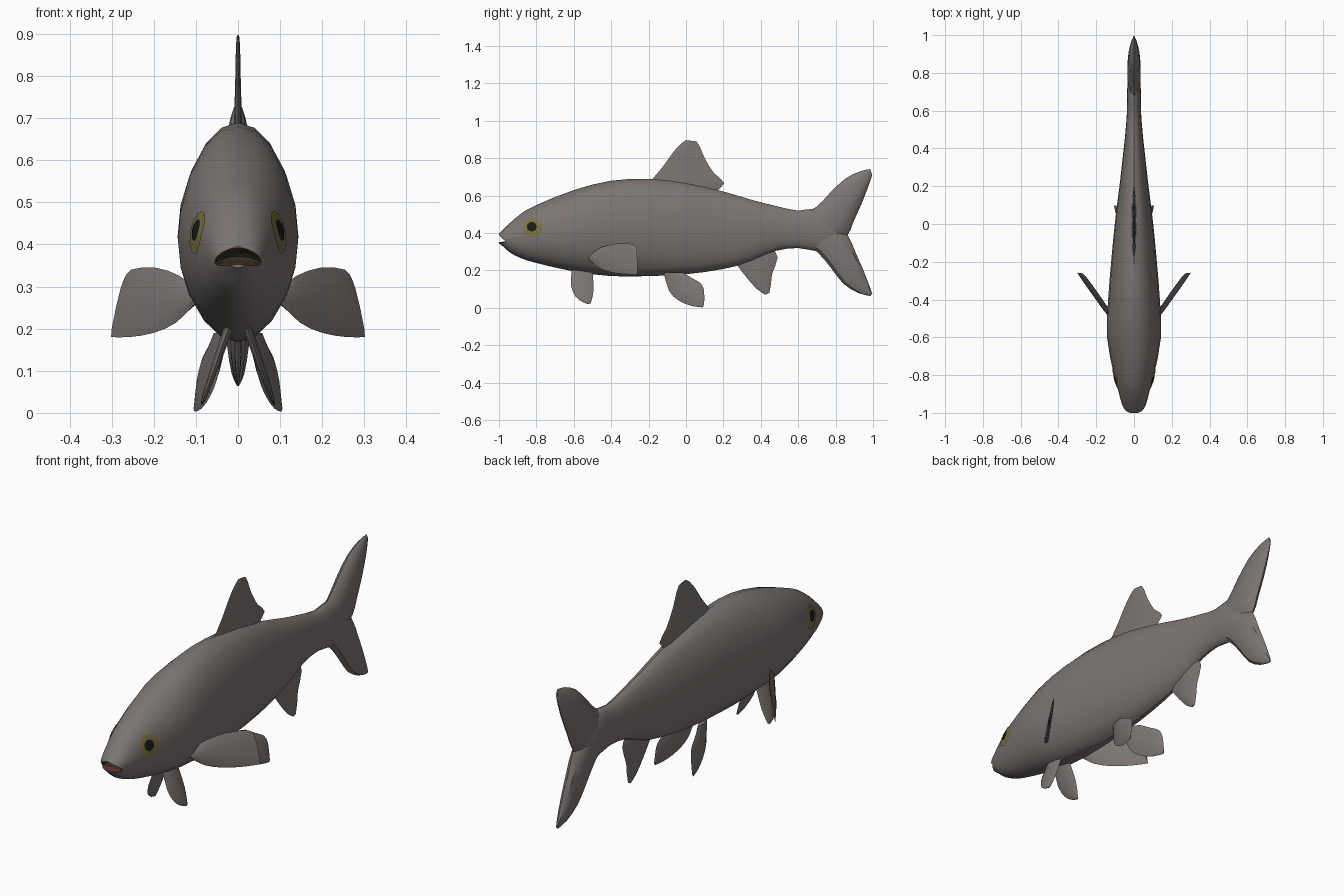
import bpy
import bmesh
import math
from mathutils import Vector
from mathutils.bvhtree import BVHTree

if "Cube" in bpy.data.objects:
    bpy.data.objects.remove(bpy.data.objects["Cube"], do_unlink=True)


def make_material(name, colour):
    mat = bpy.data.materials.new(name)
    mat.use_nodes = True
    mat.diffuse_color = (*colour, 1)
    mat.node_tree.nodes["Principled BSDF"].inputs["Base Color"].default_value = (*colour, 1)
    return mat


SKIN = make_material("grey skin", (0.2, 0.18, 0.168))
LIP = make_material("red lip", (0.13, 0.035, 0.025))
MOUTH = make_material("dark mouth", (0.03, 0.025, 0.015))
IRIS = make_material("yellow iris", (0.2, 0.17, 0.055))
PUPIL = make_material("black pupil", (0.01, 0.01, 0.008))


def finish(bm, name, materials, angle=35):
    """Turn a bmesh into an object with soft shading."""
    bmesh.ops.recalc_face_normals(bm, faces=bm.faces)
    mesh = bpy.data.meshes.new(name)
    bm.to_mesh(mesh)
    bm.free()
    for mat in materials:
        mesh.materials.append(mat)
    obj = bpy.data.objects.new(name, mesh)
    bpy.context.collection.objects.link(obj)
    smooth(obj, angle)
    return obj


def smooth(obj, angle=35):
    bpy.ops.object.select_all(action="DESELECT")
    bpy.context.view_layer.objects.active = obj
    obj.select_set(True)
    bpy.ops.object.shade_smooth_by_angle(angle=math.radians(angle))


def resample(rows, steps):
    """Run a smooth curve through the rows."""
    rows = [Vector(r) for r in rows]
    out = []
    for i in range(len(rows) - 1):
        a, b, c, d = (rows[max(0, min(len(rows) - 1, i + k))] for k in (-1, 0, 1, 2))
        for s in range(steps):
            t = s / steps
            out.append(b + (c - a) * t / 2 + (a * 2 - b * 5 + c * 4 - d) * t * t / 2
                       + (b * 3 - a - c * 3 + d) * t ** 3 / 2)
    return out + [rows[-1]]


def loft(name, rows, sides, steps=2, shift=None, side=1, materials=(SKIN,)):
    """Oval rings between two outline points: (y, z, y, z, half thickness)."""
    bm = bmesh.new()
    rings = []
    for ya, za, yb, zb, w in resample(rows, steps):
        ring = []
        for k in range(sides):
            t = math.tau * k / sides
            c = (1 + math.cos(t)) / 2
            y, z = yb + (ya - yb) * c, zb + (za - zb) * c
            x = max(w, 0.001) * math.sin(t) + (shift(y, z) if shift else 0)
            ring.append(bm.verts.new((x * side, y, z)))
        rings.append(ring)
    for a, b in zip(rings, rings[1:]):
        for k in range(sides):
            j = (k + 1) % sides
            bm.faces.new((a[k], a[j], b[j], b[k]))
    bm.faces.new(rings[0])
    bm.faces.new(rings[-1])
    return finish(bm, name, materials)


# Body: y, top, bottom, half width
body_profile = [
    (-1, .395, .345, .03), (-.98, .415, .33, .052), (-.94, .455, .295, .068),
    (-.88, .505, .265, .084), (-.8, .55, .24, .106), (-.6, .63, .195, .143),
    (-.4, .68, .17, .137), (-.2, .69, .17, .121), (0, .67, .18, .102),
    (.2, .622, .208, .077), (.35, .578, .248, .06), (.48, .545, .305, .046),
    (.6, .52, .32, .037), (.69, .53, .305, .037), (.78, .48, .32, .03),
    (.85, .41, .37, .008)]
body = loft("body", [(y, t, y, b, w) for y, t, b, w in body_profile], 20,
            materials=(SKIN, LIP, MOUTH))

# Mouth: a drooping oval is cut out of the snout
bm = bmesh.new()
bmesh.ops.create_uvsphere(bm, u_segments=20, v_segments=10, radius=1)
for v in bm.verts:
    x, y, z = v.co
    x *= .068
    v.co = (x, -1.005 + y * .065, .372 + z * .02 - x * x * 5)
for f in bm.faces:
    f.material_index = 1 if f.calc_center_median().y < -.968 else 2
cutter = finish(bm, "mouth_cutter", (SKIN, LIP, MOUTH))
cutter.hide_render = True
cut = body.modifiers.new("mouth", "BOOLEAN")
cut.operation = "DIFFERENCE"
cut.solver = "EXACT"
cut.object = cutter
bpy.context.view_layer.objects.active = body
bpy.ops.object.modifier_apply(modifier=cut.name)
bpy.data.objects.remove(cutter, do_unlink=True)
smooth(body)

# Eyes: thin plates that follow the head
surface = BVHTree.FromPolygons([v.co for v in body.data.vertices],
                               [p.vertices[:] for p in body.data.polygons])


def eye_plate(name, side, y, z, radius, lift, mat):
    bm = bmesh.new()

    def point(r, t):
        py, pz = y + r * math.cos(t), z + r * math.sin(t)
        hit = surface.ray_cast(Vector((side, py, pz)), Vector((-side, 0, 0)))[0]
        return bm.verts.new((hit.x + side * lift, py, pz))

    centre = point(0, 0)
    rings = [[point(radius * f, math.tau * k / 12) for k in range(12)] for f in (.5, 1)]
    for k in range(12):
        j = (k + 1) % 12
        bm.faces.new((centre, rings[0][k], rings[0][j]))
        bm.faces.new((rings[0][k], rings[1][k], rings[1][j], rings[0][j]))
    # Keep the open plate facing outwards
    obj = finish(bm, name, (mat,))
    if obj.data.polygons[0].normal.x * side < 0:
        obj.data.flip_normals()


# Tail lobes
loft("tail_upper_lobe", [
    (.62, .5, .8, .36, .028), (.7, .542, .865, .39, .035), (.77, .615, .895, .46, .036),
    (.85, .69, .94, .56, .03), (.93, .73, .975, .65, .018), (.985, .742, .996, .71, .004)], 10)
loft("tail_lower_lobe", [
    (.62, .34, .8, .44, .028), (.7, .3, .865, .39, .035), (.77, .22, .905, .3, .034),
    (.84, .13, .945, .21, .027), (.92, .08, .98, .12, .016), (.985, .063, .996, .075, .004)], 10)

# Single fins
loft("dorsal_fin", [
    (-.2, .66, .14, .61, .014), (-.17, .7, .205, .665, .01), (-.12, .76, .15, .72, .008),
    (-.07, .83, .1, .8, .006), (-.03, .875, .075, .86, .005), (0, .897, .055, .89, .003)], 8)
loft("anal_fin", [
    (.26, .26, .46, .32, .014), (.28, .22, .49, .27, .012), (.33, .155, .46, .18, .01),
    (.38, .1, .455, .13, .007), (.425, .07, .445, .08, .003)], 8)

# Paired fins: outline rows and the sideways spread of the fin plane
paired_fins = {
    "pectoral_fin": ([
        (-.53, .285, -.52, .26, .012), (-.45, .325, -.47, .215, .012),
        (-.36, .345, -.4, .19, .01), (-.28, .34, -.32, .18, .008),
        (-.262, .315, -.258, .18, .004)],
        lambda y, z: .3 + .7 * (y + .26) + .2 * (.18 - z)),
    "pelvic_fin": ([
        (-.12, .19, -.02, .19, .012), (-.09, .09, .04, .155, .01),
        (-.04, .04, .08, .13, .009), (.03, .01, .097, .09, .007),
        (.09, .003, .097, .02, .003)],
        lambda y, z: .03 + .25 * (y + .12) + .12 * (.17 - z)),
    "throat_fin": ([
        (-.61, .21, -.5, .21, .012), (-.615, .12, -.495, .13, .01),
        (-.59, .06, -.495, .09, .008), (-.55, .03, -.502, .05, .006),
        (-.52, .02, -.51, .025, .003)],
        lambda y, z: .03 + .35 * (.18 - z)),
}
for side, label in ((1, "left"), (-1, "right")):
    for name, (rows, spread) in paired_fins.items():
        loft(f"{label}_{name}", rows, 8, shift=spread, side=side)
    eye_plate(f"{label}_iris", side, -.82, .428, .052, .004, IRIS)
    eye_plate(f"{label}_pupil", side, -.825, .434, .026, .007, PUPIL)
